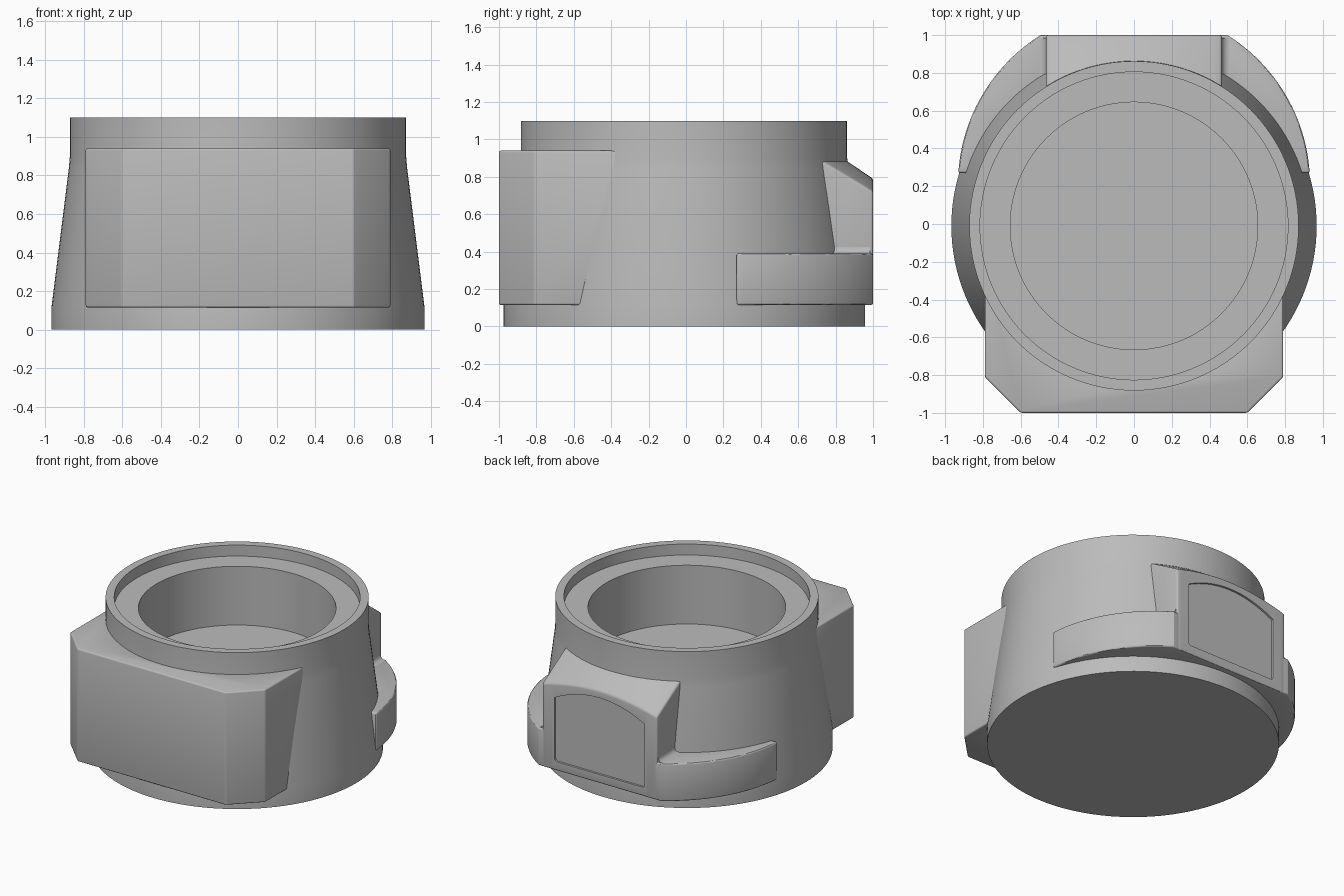
import bpy, bmesh, math

cube = bpy.data.objects.get("Cube")
if cube:
    bpy.data.objects.remove(cube)

CY = -0.01      # y of the body's axis
INNER = 0.82    # radius at which attached parts end, hidden inside the wall

grey = bpy.data.materials.new("plain grey")
grey.use_nodes = True
grey.diffuse_color = (0.5, 0.5, 0.5, 1)
grey.node_tree.nodes["Principled BSDF"].inputs["Base Color"].default_value = (0.5, 0.5, 0.5, 1)


def make(name, bm):
    bmesh.ops.recalc_face_normals(bm, faces=bm.faces[:])
    mesh = bpy.data.meshes.new(name)
    bm.to_mesh(mesh)
    bm.free()
    mesh.materials.append(grey)
    obj = bpy.data.objects.new(name, mesh)
    bpy.context.collection.objects.link(obj)
    return obj


def loft(name, sections):
    """Skin a row of matching closed sections and cap both ends."""
    bm = bmesh.new()
    rows = [[bm.verts.new(p) for p in s] for s in sections]
    n = len(rows[0])
    for a, b in zip(rows, rows[1:]):
        for i in range(n):
            j = (i + 1) % n
            bm.faces.new((a[i], a[j], b[j], b[i]))
    bm.faces.new(rows[0])
    bm.faces.new(rows[-1])
    return make(name, bm)


def prism_z(name, outline, z0, z1):
    return loft(name, [[(x, y, z) for x, y in outline] for z in (z0, z1)])


def prism_y(name, outline, y0, y1):
    return loft(name, [[(x, y, z) for x, z in outline] for y in (y0, y1)])


def bevel(obj, width):
    mod = obj.modifiers.new("bevel", 'BEVEL')
    mod.width = width
    mod.segments = 3
    mod.limit_method = 'ANGLE'
    mod.angle_limit = math.radians(35)


def finish(obj):
    """Apply the modifiers and smooth the shallow edges."""
    bpy.ops.object.select_all(action='DESELECT')
    obj.select_set(True)
    bpy.context.view_layer.objects.active = obj
    bpy.ops.object.convert(target='MESH')
    bpy.ops.object.shade_smooth_by_angle(angle=math.radians(30))


def arc(cy, r, a0, a1, n):
    angles = [math.radians(a0 + (a1 - a0) * i / n) for i in range(n + 1)]
    return [(r * math.cos(a), cy + r * math.sin(a)) for a in angles]


def wall_y(x):
    return CY + math.sqrt(INNER ** 2 - x ** 2)


# Turned body: base band, tapered wall, rim with a ledge, open bore
profile = [(0, 0), (0.967, 0), (0.967, 0.12), (0.877, 0.84), (0.872, 0.9),
           (0.872, 1.1), (0.815, 1.1), (0.815, 1.02), (0.655, 1.02),
           (0.655, 0.59), (0, 0.59)]
bm = bmesh.new()
verts = [bm.verts.new((r, CY, z)) for r, z in profile]
edges = [bm.edges.new(pair) for pair in zip(verts, verts[1:])]
bmesh.ops.spin(bm, geom=verts + edges, cent=(0, CY, 0), axis=(0, 0, 1),
               angle=math.tau, steps=128)
bmesh.ops.remove_doubles(bm, verts=bm.verts[:], dist=0.0005)
finish(make("body", bm))

# Front block with chamfered corners
half = math.degrees(math.acos(0.79 / INNER))
outline = [(-0.79, -0.81), (-0.6, -1), (0.6, -1), (0.79, -0.81)]
outline += arc(CY, INNER, -half, -180 + half, 32)
block = prism_z("front_block", outline, 0.115, 0.94)
bevel(block, 0.014)
finish(block)

# Curved side shoulders at the back, flush with the flat rear face
outline = arc(0.21, 0.932, 3.7, 57.95, 24) + [(0.43, 1)]
outline += arc(CY, INNER, 58.4, 20, 16)
shoulder = prism_z("side_shoulder", outline, 0.115, 0.39)
bevel(shoulder, 0.012)
shoulder.modifiers.new("mirror", 'MIRROR').use_clip = False
finish(shoulder)

# Rear boss with a conical sloping top
sections = []
for i in range(25):
    x = -0.465 + 0.93 * i / 24
    y0 = wall_y(x)
    section = [(x, y0, 0.115), (x, 1, 0.115)]
    for j in range(7):
        y = 1 + (y0 - 1) * j / 6
        section.append((x, y, 0.885 - 0.68 * (math.hypot(x, y - CY) - 0.87)))
    sections.append(section)
boss = loft("rear_boss", sections)
bevel(boss, 0.012)

# Shallow arched panel sunk into the rear face
outline = [(-0.365, 0.2), (-0.359, 0.186), (-0.345, 0.18),
           (0.345, 0.18), (0.359, 0.186), (0.365, 0.2)]
for i in range(17):
    t = 1 - i / 8
    outline.append((0.365 * t, 0.645 + 0.095 * (1 - t * t)))
cutter = prism_y("panel_cutter", outline, 0.985, 1.05)
cutter.hide_render = True
cut = boss.modifiers.new("panel", 'BOOLEAN')
cut.operation = 'DIFFERENCE'
cut.solver = 'EXACT'
cut.object = cutter
finish(boss)
bpy.data.objects.remove(cutter)

# Concave fillets where the boss sides meet the shoulders
R = 0.035
outline = [(0.455, 0.385), (0.465 + R, 0.385)]
for i in range(7):
    a = math.radians(270 - 90 * i / 6)
    outline.append((0.465 + R + R * math.cos(a), 0.39 + R + R * math.sin(a)))
outline.append((0.455, 0.39 + R))
fillet = prism_y("boss_fillet", outline, 0.72, 0.985)
fillet.modifiers.new("mirror", 'MIRROR').use_clip = False
finish(fillet)
